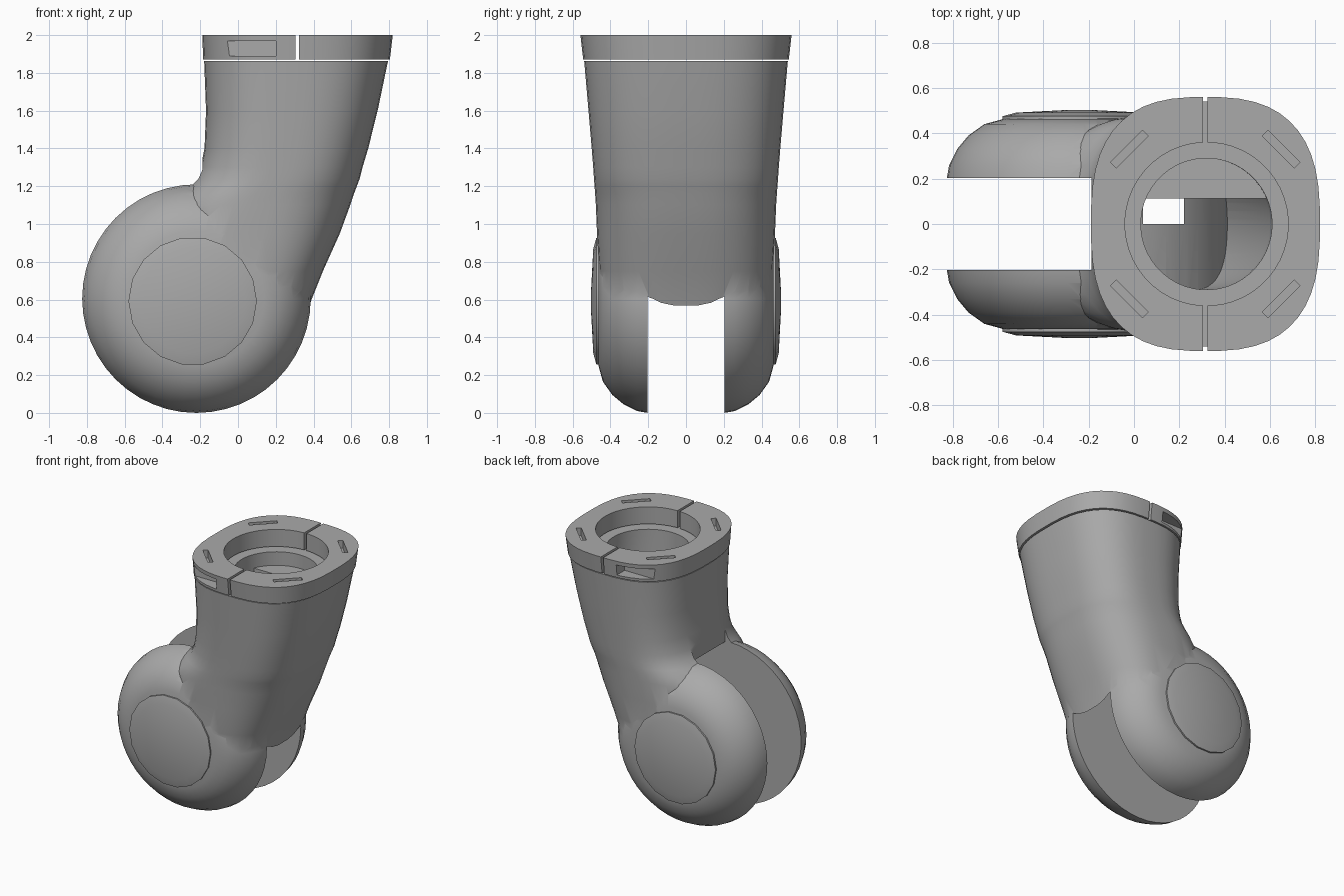
import bpy, bmesh, math
from mathutils import Vector, Matrix

if "Cube" in bpy.data.objects:
    bpy.data.objects.remove(bpy.data.objects["Cube"])

grey = bpy.data.materials.new("mid grey")
grey.use_nodes = True
grey.diffuse_color = (0.4, 0.4, 0.4, 1)
grey.node_tree.nodes["Principled BSDF"].inputs["Base Color"].default_value = (0.4, 0.4, 0.4, 1)

PIVOT = Vector((-0.22, 0, 0.605))
COVER = Vector((-0.24, 0, 0.592))
BORE_X = 0.32


def loft(name, rings):
    """Skin a closed solid through rings of equal point count."""
    bm = bmesh.new()
    loops = [[bm.verts.new(p) for p in ring] for ring in rings]
    for a, b in zip(loops, loops[1:]):
        for i in range(len(a)):
            j = (i + 1) % len(a)
            bm.faces.new((a[i], a[j], b[j], b[i]))
    bm.faces.new(loops[0])
    bm.faces.new(loops[-1])
    bmesh.ops.recalc_face_normals(bm, faces=bm.faces)
    mesh = bpy.data.meshes.new(name)
    bm.to_mesh(mesh)
    bm.free()
    mesh.materials.append(grey)
    ob = bpy.data.objects.new(name, mesh)
    bpy.context.collection.objects.link(ob)
    return ob


def oval(z, x0, x1, half_y, power=2.7, n=48):
    """Rounded-square horizontal section."""
    cx, hx = (x0 + x1) / 2, (x1 - x0) / 2
    pts = []
    for i in range(n):
        t = 2 * math.pi * (i + 0.5) / n
        c, s = math.cos(t), math.sin(t)
        pts.append((cx + hx * math.copysign(abs(c) ** (2 / power), c),
                    half_y * math.copysign(abs(s) ** (2 / power), s), z))
    return pts


def disc(name, profile, n=48, centre=PIVOT):
    """Turn (radius, y) pairs about a sideways axis."""
    return loft(name, [[centre + Vector((r * math.cos(2 * math.pi * i / n), y,
                                         r * math.sin(2 * math.pi * i / n)))
                        for i in range(n)] for r, y in profile])


def box(name, lo, hi):
    return loft(name, [[(lo[0], lo[1], z), (hi[0], lo[1], z), (hi[0], hi[1], z), (lo[0], hi[1], z)]
                       for z in (lo[2], hi[2])])


def combine(ob, other, operation):
    mod = ob.modifiers.new("join", 'BOOLEAN')
    mod.operation, mod.solver, mod.object = operation, 'EXACT', other
    bpy.context.view_layer.objects.active = ob
    bpy.ops.object.modifier_apply(modifier=mod.name)
    bpy.data.objects.remove(other)


def smooth(ob, angle=35):
    bpy.ops.object.select_all(action='DESELECT')
    ob.select_set(True)
    bpy.context.view_layer.objects.active = ob
    bpy.ops.object.shade_smooth_by_angle(angle=math.radians(angle))


# Leaning sleeve: (z, left x, right x, half depth)
sleeve = [(0.35, -0.20, 0.22, 0.36), (0.5, -0.28, 0.355, 0.42), (0.6, -0.34, 0.39, 0.445),
          (0.75, -0.38, 0.45, 0.46), (0.95, -0.39, 0.54, 0.472), (1.1, -0.36, 0.595, 0.478),
          (1.16, -0.31, 0.615, 0.482), (1.2, -0.265, 0.63, 0.485), (1.24, -0.225, 0.645, 0.488),
          (1.3, -0.198, 0.66, 0.492), (1.4, -0.178, 0.69, 0.5),
          (1.6, -0.17, 0.74, 0.517), (1.863, -0.18, 0.795, 0.54)]
body = loft("link_body", [oval(*s) for s in sleeve])

# Fork slot, round about the pivot and square against the neck
combine(body, disc("slot_cutter", [(0.6, -0.203), (0.6, 0.203)], 64), 'DIFFERENCE')
combine(body, box("throat_cutter", (-0.6, -0.203, 0.6), (-0.187, 0.203, 1.4)), 'DIFFERENCE')

# Hollow that follows the sleeve: curved floor over the slot, raised ledge at the back
bore = loft("bore_cutter", [oval(z, 0.03, right, 0.29, 2)
                            for z, right in ((0.75, 0.41), (1.3, 0.6), (1.95, 0.61))])
combine(bore, disc("floor_cutter", [(0.65, -0.5), (0.65, 0.5)], 64), 'DIFFERENCE')
combine(bore, box("ledge_cutter", (-0.2, 0.113, 0.5), (0.8, 0.5, 1.76)), 'DIFFERENCE')
combine(body, bore, 'DIFFERENCE')

# Small window from the hollow into the slot
combine(body, box("window_cutter", (0.04, 0, 0.9), (0.22, 0.113, 1.5)), 'DIFFERENCE')

# Round-edged cheeks on both sides of the slot
cheek = [(0.605, 0.203), (0.595, 0.26), (0.56, 0.33), (0.51, 0.39), (0.44, 0.44), (0.36, 0.462), (0.2, 0.47)]
for side in (-1, 1):
    combine(body, disc("cheek", [(r, side * y) for r, y in cheek]), 'UNION')
smooth(body)

# Domed pivot covers on both cheeks
for side, name in ((-1, "front_pivot_cover"), (1, "back_pivot_cover")):
    cover = disc(name, [(0.34, side * 0.42), (0.34, side * 0.475),
                        (0.28, side * 0.491), (0.05, side * 0.503)], 18, COVER)
    smooth(cover, 30)

# Split clamp collar on the rim
for side, name in ((-1, "right_collar_half"), (1, "left_collar_half")):
    collar = loft(name, [oval(1.87, -0.185, 0.805, 0.545), oval(2.0, -0.19, 0.82, 0.56)])
    hole = loft("hole_cutter", [oval(z, BORE_X - 0.36, BORE_X + 0.36, 0.36, 2) for z in (1.8, 2.1)])
    combine(collar, hole, 'DIFFERENCE')
    edge = 0.314 + side * 0.01
    far = edge - side * 2
    combine(collar, box("split_cutter", (min(edge, far), -1, 1.8), (max(edge, far), 1, 2.1)), 'DIFFERENCE')
    for sy in (-1, 1):
        # Narrow slits at the corners
        slit = box("slit_cutter", (-0.1, -0.018, 1.94), (0.1, 0.018, 2.1))
        slit.data.transform(Matrix.Translation((0.314 + side * 0.335, sy * 0.33, 0))
                            @ Matrix.Rotation(-side * sy * math.radians(45), 4, 'Z'))
        combine(collar, slit, 'DIFFERENCE')
        # Screw pockets in the sides of the right half
        if side < 0:
            near, out = sorted((sy * 0.45, sy * 0.7))
            combine(collar, box("pocket_cutter", (-0.06, near, 1.89), (0.2, out, 1.97)), 'DIFFERENCE')
    smooth(collar)
